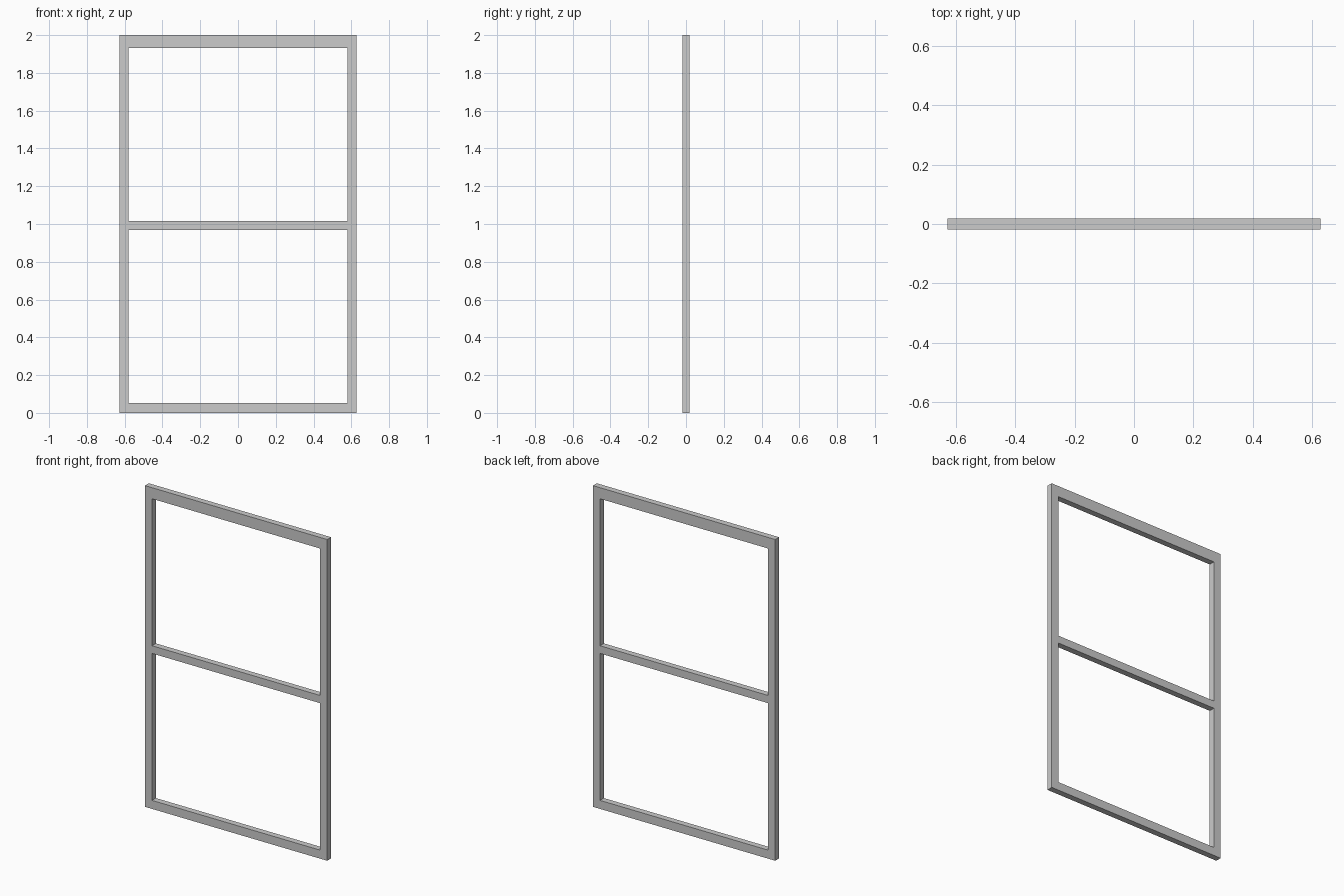
import bpy, bmesh

if "Cube" in bpy.data.objects:
    bpy.data.objects.remove(bpy.data.objects["Cube"])

# Grid lines of the frame: stiles in x, rails in z
XS = [-0.628, -0.579, 0.579, 0.628]
ZS = [0.0, 0.053, 0.968, 1.016, 1.931, 2.0]
HALF_DEPTH = 0.019
OPENINGS = {(1, 1), (1, 3)}

bm = bmesh.new()

# Front face of the frame as cells, leaving out the two openings
verts = [[bm.verts.new((x, -HALF_DEPTH, z)) for z in ZS] for x in XS]
for i in range(len(XS) - 1):
    for j in range(len(ZS) - 1):
        if (i, j) not in OPENINGS:
            bm.faces.new((verts[i][j], verts[i + 1][j],
                          verts[i + 1][j + 1], verts[i][j + 1]))
bm.verts.index_update()

# Thicken to the back, keeping the front faces
front = bm.faces[:]
ext = bmesh.ops.extrude_face_region(bm, geom=front, use_keep_orig=True)
moved = [g for g in ext["geom"] if isinstance(g, bmesh.types.BMVert)]
bmesh.ops.translate(bm, verts=moved, vec=(0, 2 * HALF_DEPTH, 0))
bmesh.ops.recalc_face_normals(bm, faces=bm.faces[:])

mesh = bpy.data.meshes.new("window_frame")
bm.to_mesh(mesh)
bm.free()
bpy.context.collection.objects.link(bpy.data.objects.new("window_frame", mesh))
